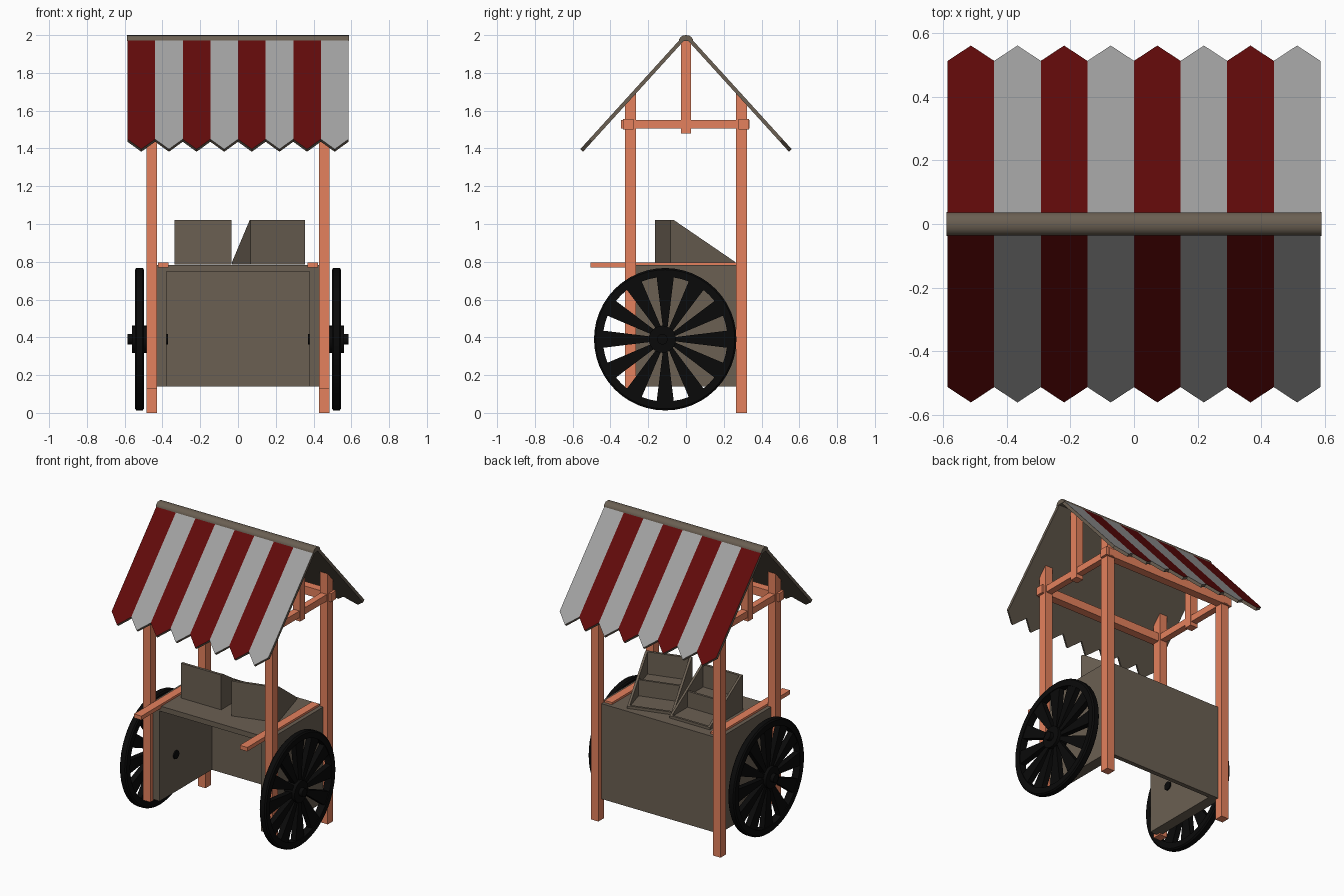
import bpy, bmesh, math
from mathutils import Matrix

if "Cube" in bpy.data.objects:
    bpy.data.objects.remove(bpy.data.objects["Cube"])


def mat(name, r, g, b):
    m = bpy.data.materials.new(name)
    m.diffuse_color = (r, g, b, 1)
    m.use_nodes = True
    m.node_tree.nodes["Principled BSDF"].inputs["Base Color"].default_value = m.diffuse_color
    return m


WOOD = mat("orange_wood", 0.78, 0.22, 0.11)
BROWN = mat("brown_wood", 0.145, 0.115, 0.085)
BLACK = mat("black_iron", 0.003, 0.003, 0.003)
RED = mat("red_cloth", 0.12, 0.003, 0.003)
WHITE = mat("white_cloth", 0.36, 0.36, 0.36)


def finish(name, bm, *mats):
    me = bpy.data.meshes.new(name)
    bm.to_mesh(me)
    bm.free()
    for m in mats:
        me.materials.append(m)
    ob = bpy.data.objects.new(name, me)
    bpy.context.collection.objects.link(ob)
    return ob


def add_box(bm, x, y, z):
    """Box from (min, max) pairs."""
    size = [b - a for a, b in (x, y, z)]
    mid = [(a + b) / 2 for a, b in (x, y, z)]
    bmesh.ops.create_cube(bm, size=1, matrix=Matrix.Translation(mid) @ Matrix.Diagonal((*size, 1)))


def add_prism(bm, profile, x0, x1):
    """Extrude a (y, z) profile along x."""
    f = bm.faces.new([bm.verts.new((x0, y, z)) for y, z in profile])
    ext = bmesh.ops.extrude_face_region(bm, geom=[f])["geom"]
    bmesh.ops.translate(bm, vec=(x1 - x0, 0, 0), verts=[v for v in ext if isinstance(v, bmesh.types.BMVert)])
    bmesh.ops.recalc_face_normals(bm, faces=bm.faces[:])


def add_rod(bm, x0, x1, r, y, z, n=24):
    m = Matrix.Translation(((x0 + x1) / 2, y, z)) @ Matrix.Rotation(math.pi / 2, 4, 'Y')
    bmesh.ops.create_cone(bm, cap_ends=True, segments=n, radius1=r, radius2=r, depth=abs(x1 - x0), matrix=m)


def box(name, x, y, z, m):
    bm = bmesh.new()
    add_box(bm, x, y, z)
    return finish(name, bm, m)


def smooth(ob):
    bpy.ops.object.select_all(action='DESELECT')
    ob.select_set(True)
    bpy.context.view_layer.objects.active = ob
    bpy.ops.object.shade_smooth_by_angle(angle=math.radians(35))


# Cabinet, open at the front
bm = bmesh.new()
add_box(bm, (-0.45, 0.45), (-0.295, 0.29), (0.748, 0.783))
add_box(bm, (-0.45, -0.378), (-0.295, 0.29), (0.14, 0.748))
add_box(bm, (0.378, 0.45), (-0.295, 0.29), (0.14, 0.748))
add_box(bm, (-0.378, 0.378), (0.26, 0.29), (0.14, 0.748))
finish("cabinet", bm, BROWN)

# Posts with tops cut to the roof slope, handles, and roof frame
for s, side in ((-1, "left"), (1, "right")):
    for t, end, foot in ((-1, "front", 0.13), (1, "back", 0.0)):
        bm = bmesh.new()
        add_prism(bm, [(t * 0.265, foot), (t * 0.323, foot), (t * 0.323, 1.63), (t * 0.265, 1.693)],
                  s * 0.428, s * 0.484)
        finish(f"{side}_{end}_post", bm, WOOD)
    hx = s * 0.395
    box(f"{side}_handle", (hx - 0.028, hx + 0.028), (-0.505, 0.265), (0.77, 0.797), WOOD)
    px = s * 0.456
    box(f"{side}_cross_beam", (px - 0.022, px + 0.022), (-0.345, 0.335), (1.505, 1.55), WOOD)
    box(f"{side}_king_post", (px - 0.027, px + 0.027), (-0.027, 0.027), (1.48, 1.975), WOOD)
for t, end in ((-1, "front"), (1, "back")):
    box(f"{end}_long_beam", (-0.5, 0.5), (t * 0.305 - 0.028, t * 0.305 + 0.028), (1.5, 1.556), WOOD)

# Striped roof cloth with a pointed hem, flattened along the ridge
W, N = 1.17, 8
xs = [-W / 2 + W / N * i for i in range(N + 1)]
bm = bmesh.new()


def roof_vert(x, y):
    return bm.verts.new((x, y, 2.012 - 1.1 * abs(y)))


for t in (-1, 1):
    ridge = [roof_vert(x, t * 0.016) for x in xs]
    hem = [roof_vert(x, t * 0.512) for x in xs]
    for i in range(N):
        tip = roof_vert((xs[i] + xs[i + 1]) / 2, t * 0.56)
        f = bm.faces.new([ridge[i], hem[i], tip, hem[i + 1], ridge[i + 1]])
        f.material_index = i % 2
        f.normal_update()
        if f.normal.z < 0:
            f.normal_flip()
roof = finish("striped_roof", bm, RED, WHITE, BROWN, BROWN)
sol = roof.modifiers.new("thickness", 'SOLIDIFY')
sol.thickness, sol.offset = 0.02, -1
sol.use_even_offset = True
sol.material_offset = sol.material_offset_rim = 2

# Rounded ridge cap
bm = bmesh.new()
half = [(0.037, 1.968), (0.036, 1.978), (0.028, 1.990), (0.016, 1.998)]
add_prism(bm, half + [(0, 2.0)] + [(-y, z) for y, z in reversed(half)], -0.588, 0.588)
smooth(finish("ridge_cap", bm, BROWN))

# Wheels: chamfered rim, wedge spokes, hub and axle stub
WY, WZ, SEG = -0.11, 0.39, 48
for s, side in ((-1, "left"), (1, "right")):
    bm = bmesh.new()
    section = [(0.497, 0.33), (0.546, 0.33), (0.546, 0.368), (0.538, 0.377), (0.505, 0.377), (0.497, 0.368)]
    n = len(section)
    rings = []
    for k in range(SEG):
        a = 2 * math.pi * k / SEG
        rings.append([bm.verts.new((s * x, WY + r * math.cos(a), WZ + r * math.sin(a))) for x, r in section])
    for k in range(SEG):
        p, q = rings[k], rings[(k + 1) % SEG]
        for j in range(n):
            bm.faces.new([p[j], p[(j + 1) % n], q[(j + 1) % n], q[j]])
    for k in range(12):
        a = 2 * math.pi * k / 12
        c, d = math.cos(a), math.sin(a)
        wedge = [(0.05, -0.011), (0.335, -0.046), (0.335, 0.046), (0.05, 0.011)]
        add_prism(bm, [(WY + r * c - w * d, WZ + r * d + w * c) for r, w in wedge], s * 0.503, s * 0.540)
    bmesh.ops.recalc_face_normals(bm, faces=bm.faces[:])
    add_rod(bm, s * 0.485, s * 0.56, 0.072, WY - 0.015, WZ)
    add_rod(bm, s * 0.37, s * 0.585, 0.028, WY - 0.015, WZ)
    smooth(finish(f"{side}_wheel", bm, BLACK))


# Two stepped display bins, the right one turned
def bin_box(name, x, y, angle):
    bm = bmesh.new()
    side = [(0, 0), (0.355, 0), (0.355, 0.015), (0.02, 0.235), (0, 0.235)]
    add_prism(bm, side, 0, 0.015)
    add_prism(bm, side, 0.285, 0.30)
    add_box(bm, (0.015, 0.285), (0, 0.018), (0, 0.235))
    add_box(bm, (0.015, 0.285), (0.018, 0.17), (0.07, 0.085))
    add_box(bm, (0.015, 0.285), (0.17, 0.185), (0, 0.12))
    add_box(bm, (0.015, 0.285), (0.185, 0.34), (0, 0.012))
    add_box(bm, (0.015, 0.285), (0.34, 0.355), (0, 0.018))
    ob = finish(name, bm, BROWN)
    ob.location = (x, y, 0.785)
    ob.rotation_euler.z = angle


bin_box("left_display_bin", -0.335, -0.13, 0)
bin_box("right_display_bin", 0.067, -0.165, math.radians(16))
